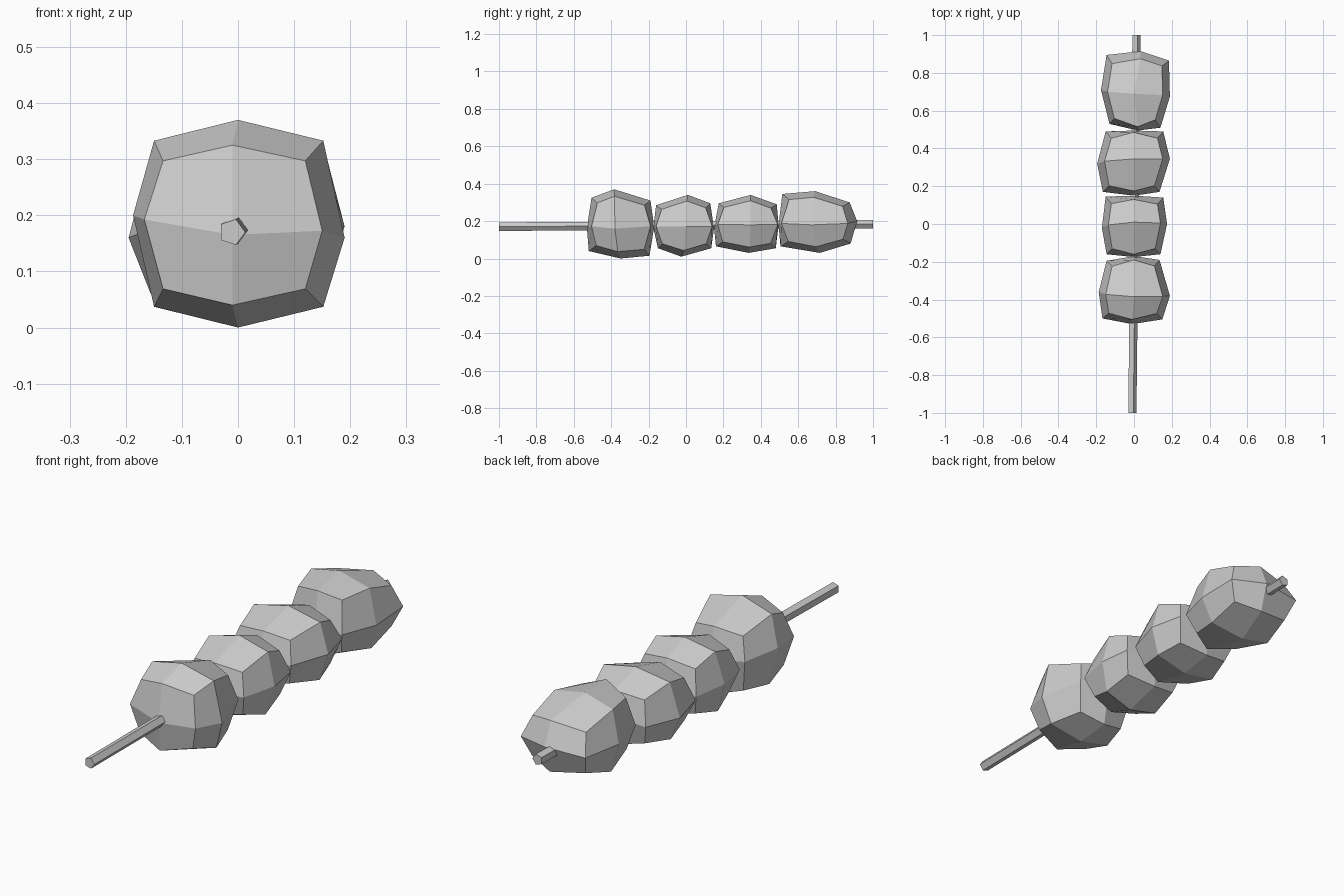
import bpy
import bmesh
from math import cos, sin, tau
from mathutils import Vector

default = bpy.data.objects.get("Cube")
if default:
    bpy.data.objects.remove(default, do_unlink=True)

grey = bpy.data.materials.new("plain_grey")
grey.use_nodes = True
grey.diffuse_color = (0.6, 0.6, 0.6, 1)
grey.node_tree.nodes["Principled BSDF"].inputs["Base Color"].default_value = grey.diffuse_color

# Walk round a 3 x 3 grid, starting at the low middle of the first axis
RING = [(-1, 0), (-1, 1), (0, 1), (1, 1), (1, 0), (1, -1), (0, -1), (-1, -1)]


def add_object(name, bm):
    bmesh.ops.recalc_face_normals(bm, faces=bm.faces)
    mesh = bpy.data.meshes.new(name)
    bm.to_mesh(mesh)
    bm.free()
    mesh.materials.append(grey)
    obj = bpy.data.objects.new(name, mesh)
    bpy.context.collection.objects.link(obj)
    return obj


def outline(text):
    """Outline points in hundredths, keyed by their place on the ring."""
    pairs = [p.split(",") for p in text.split()]
    return {key: (float(a) / 100, float(b) / 100) for key, (a, b) in zip(RING, pairs)}


def chunk(name, side, plan, left_z, right_z):
    """Rounded block of 24 faces from a side (y, z) and a plan (y, x) outline."""
    side, plan = outline(side), outline(plan)
    mid = Vector((0,
                  (side[-1, 0][0] + side[1, 0][0]) / 2,
                  (side[0, 1][1] + side[0, -1][1]) / 2))

    def place(i, j, k):
        if i == 0:
            x = plan[j, 0][1] if j else 0
            return Vector((x, *side[j, k]))
        flank = left_z if i > 0 else right_z
        y, x = plan[j, i]
        if k == 0:
            return Vector((x, y, flank if j == 0 else (flank + mid.z) / 2))
        # corners and long edges are pulled in from both outlines
        sy, sz = side[j, k]
        pull = 0.8
        return Vector((x * pull,
                       mid.y + ((y + sy) / 2 - mid.y) * (pull if j else 1),
                       mid.z + (sz - mid.z) * pull))

    bm = bmesh.new()
    steps = (-1, 0, 1)
    verts = {(i, j, k): bm.verts.new(place(i, j, k))
             for i in steps for j in steps for k in steps if (i, j, k) != (0, 0, 0)}
    for axis in range(3):
        for end in (-1, 1):
            for a in (-1, 0):
                for b in (-1, 0):
                    quad = []
                    for u, v in ((a, b), (a + 1, b), (a + 1, b + 1), (a, b + 1)):
                        key = [u, v]
                        key.insert(axis, end)
                        quad.append(verts[tuple(key)])
                    bm.faces.new(quad)
    return add_object(name, bm)


# Four skewered chunks, front to back
chunk("front_chunk",
      "-53,16.5 -50.5,32.5 -38.5,37 -19,31 -17,17 -19.5,1.5 -35,0 -52,4",
      "-52.5,-1 -50.5,15 -38,19 -19,13.5 -17,0 -19.5,-14.5 -36,-18.7 -50,-16.7",
      0.16, 0.2)
chunk("second_chunk",
      "-17.5,16.5 -16,28.5 1,34 13,29.5 15,16 13.5,5.5 -2.5,1 -15,5.5",
      "-17.5,0 -16,14 0,17.5 14,15.5 16,0 14.5,-15 -2,-17 -16,-14.5",
      0.17, 0.17)
chunk("third_chunk",
      "15,16.5 17.5,29.5 34.5,34 48.5,29 49.5,18 48,5.5 33.5,3 16,6.5",
      "15,0 17,13.5 34.5,19 49,15.5 51,0 49,-15 32,-19.5 17,-16.5",
      0.18, 0.16)
chunk("back_chunk",
      "49.5,18 51.5,34.5 69,36 87.5,30 91.5,20 88,8 71.5,3 50.5,6.5",
      "50,2 51,14 67.5,19 86.5,18.5 92,3.5 89.5,-14.5 71,-17.5 53,-13",
      0.18, 0.19)

# Five-sided stick, tilted slightly from front to back
bm = bmesh.new()
ends = []
for centre in (Vector((-0.011, -1, 0.17)), Vector((0.011, 1, 0.184))):
    ends.append([bm.verts.new(centre + Vector((cos(n * tau / 5), 0, sin(n * tau / 5))) * 0.024)
                 for n in range(5)])
    bm.faces.new(ends[-1])
for n in range(5):
    m = (n + 1) % 5
    bm.faces.new((ends[0][n], ends[0][m], ends[1][m], ends[1][n]))
add_object("stick", bm)
